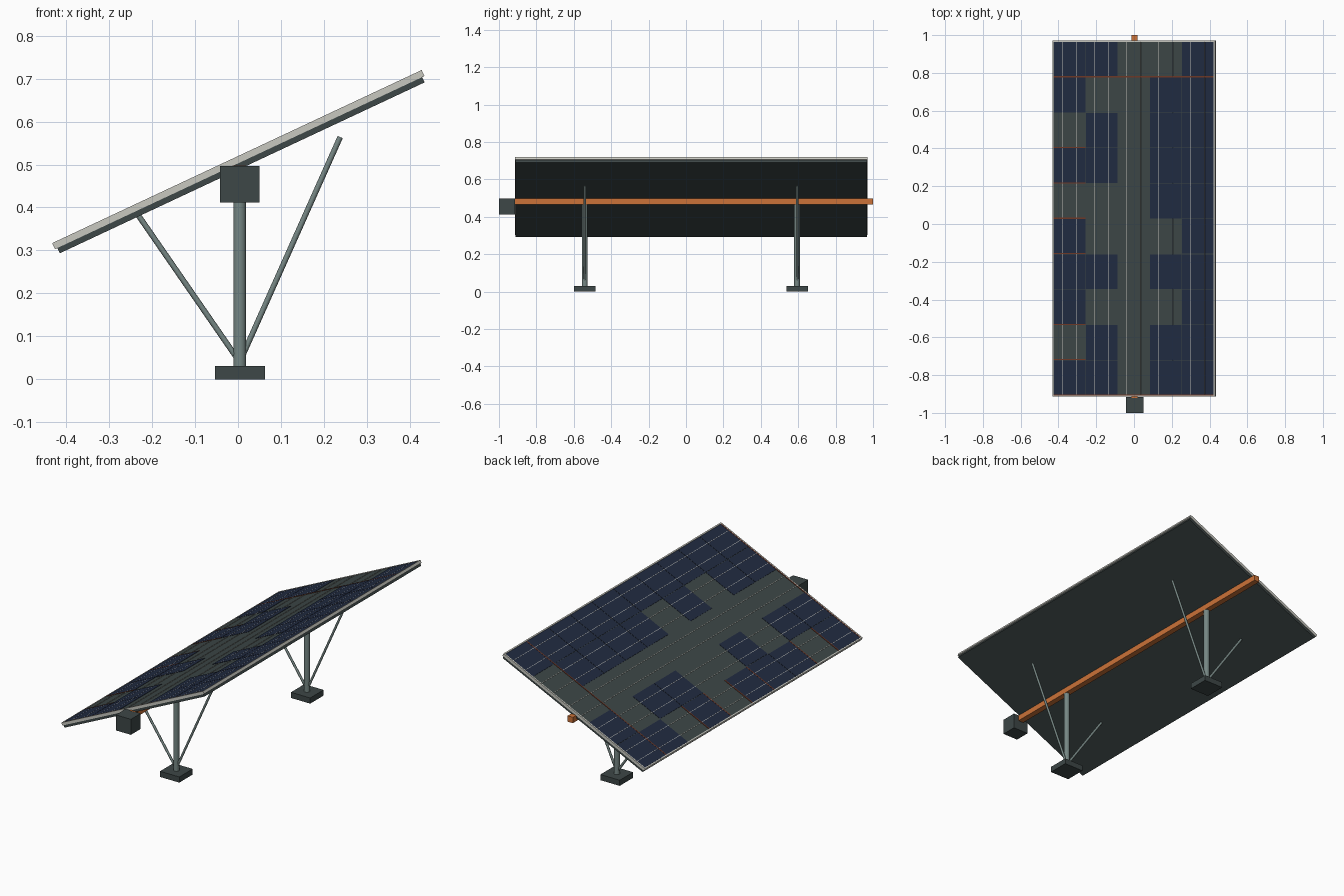
import bpy, bmesh, math
from mathutils import Matrix, Vector

cube = bpy.data.objects.get("Cube")
if cube:
    bpy.data.objects.remove(cube, do_unlink=True)


def material(name, rgb):
    m = bpy.data.materials.new(name)
    m.use_nodes = True
    m.diffuse_color = (*rgb, 1)
    m.node_tree.nodes["Principled BSDF"].inputs["Base Color"].default_value = (*rgb, 1)
    return m


DARK = material("dark steel", (0.047, 0.063, 0.063))
GREY = material("galvanised grey", (0.18, 0.24, 0.23))
LIGHT = material("pale aluminium", (0.58, 0.58, 0.53))
BLUE = material("cell navy", (0.015, 0.024, 0.053))
ORANGE = material("orange paint", (0.60, 0.17, 0.04))
COPPER = material("copper brown", (0.16, 0.04, 0.02))

# Tilted frame of the panel: origin at the middle of its top plane
TILT = Matrix.Translation((-0.0025, 0.0285, 0.5185)) @ Matrix.Rotation(-math.radians(25.1), 4, 'Y')
FLAT = Matrix.Identity(4)


def finish(bm, name, mat):
    me = bpy.data.meshes.new(name)
    bm.to_mesh(me)
    bm.free()
    me.materials.append(mat)
    ob = bpy.data.objects.new(name, me)
    bpy.context.collection.objects.link(ob)
    return ob


def boxes(name, mat, spans, frame=FLAT):
    """One object from boxes given as (x range, y range, z range)."""
    bm = bmesh.new()
    for span in spans:
        mid = Vector([(a + b) / 2 for a, b in span])
        size = [b - a for a, b in span]
        bmesh.ops.create_cube(bm, size=1, matrix=frame @ Matrix.Translation(mid) @ Matrix.Diagonal((*size, 1)))
    return finish(bm, name, mat)


def rod(name, mat, start, end, radius, sides=8):
    start, end = Vector(start), Vector(end)
    axis = end - start
    spin = axis.to_track_quat('Z', 'Y').to_matrix().to_4x4()
    bm = bmesh.new()
    bmesh.ops.create_cone(bm, cap_ends=True, segments=sides, radius1=radius, radius2=radius,
                          depth=axis.length, matrix=Matrix.Translation((start + end) / 2) @ spin)
    ob = finish(bm, name, mat)
    bpy.context.view_layer.objects.active = ob
    ob.select_set(True)
    bpy.ops.object.shade_smooth_by_angle(angle=math.radians(50))
    ob.select_set(False)


# Panel backing and edge frame
HX, HY, EDGE = 0.475, 0.943, 0.007
boxes("panel_backing", DARK, [((-0.469, 0.469), (-0.94, 0.94), (-0.029, -0.003))], TILT)
rim = (-0.0155, 0)
boxes("panel_frame", LIGHT,
      [(tuple(sorted((s * HX, s * (HX - EDGE)))), (-HY, HY), rim) for s in (-1, 1)] +
      [((-HX + EDGE, HX - EDGE), tuple(sorted((s * HY, s * (HY - EDGE)))), rim) for s in (-1, 1)], TILT)

# Navy cells, one string per row from back to front; dots are bare backing
LAYOUT = ["BB..B", "B..BB", ".B.BB", "BB.BB", "...BB",
          "B...B", "BB.BB", "B...B", ".B.BB", "BB.BB"]
COL, ROW, GAP = 0.1874, 0.1872, 0.0015


def column(c):
    return (c - 2) * COL


def row_edge(r):
    return (5 - r) * ROW


cells = [((column(c) - COL / 2 + GAP, column(c) + COL / 2 - GAP),
          (row_edge(r + 1) + GAP, row_edge(r) - GAP), (-0.003, -0.0015))
         for r, line in enumerate(LAYOUT) for c, kind in enumerate(line) if kind == "B"]
boxes("solar_cells", BLUE, cells, TILT)

# Thin conductor strips along each column
boxes("busbars", LIGHT, [((column(c) + s * 0.04 - 0.001, column(c) + s * 0.04 + 0.001),
                          (-0.935, 0.935), (-0.003, -0.001))
                         for c in range(5) for s in (-1, 1)], TILT)

# Copper joints between rows: full width near both ends, first column elsewhere
joints = []
for r in (1, 3, 4, 5, 6, 8, 9, 10):
    right = 0.468 if r in (1, 10) else column(0) + COL / 2
    joints.append(((-0.468, right), (row_edge(r) - 0.001, row_edge(r) + 0.005), (-0.003, -0.0008)))
boxes("copper_joints", COPPER, joints, TILT)

# Torque tube and drive box
boxes("torque_tube", ORANGE, [((-0.013, 0.019), (-0.92, 1.0), (0.466, 0.498))])
boxes("drive_box", DARK, [((-0.042, 0.05), (-1.0, -0.915), (0.412, 0.497))])

# Two legs, each with a footing, post and two braces
for label, y in (("front", -0.541), ("back", 0.594)):
    boxes(label + "_footing", DARK, [((-0.054, 0.063), (y - 0.058, y + 0.058), (0, 0.031))])
    rod(label + "_post", GREY, (0.004, y, 0.02), (0.004, y, 0.47), 0.0155, 10)
    rod(label + "_low_brace", GREY, (0.004, y, 0.04), (-0.233, y, 0.383), 0.0065)
    rod(label + "_high_brace", GREY, (0.004, y, 0.04), (0.238, y, 0.564), 0.0065)
